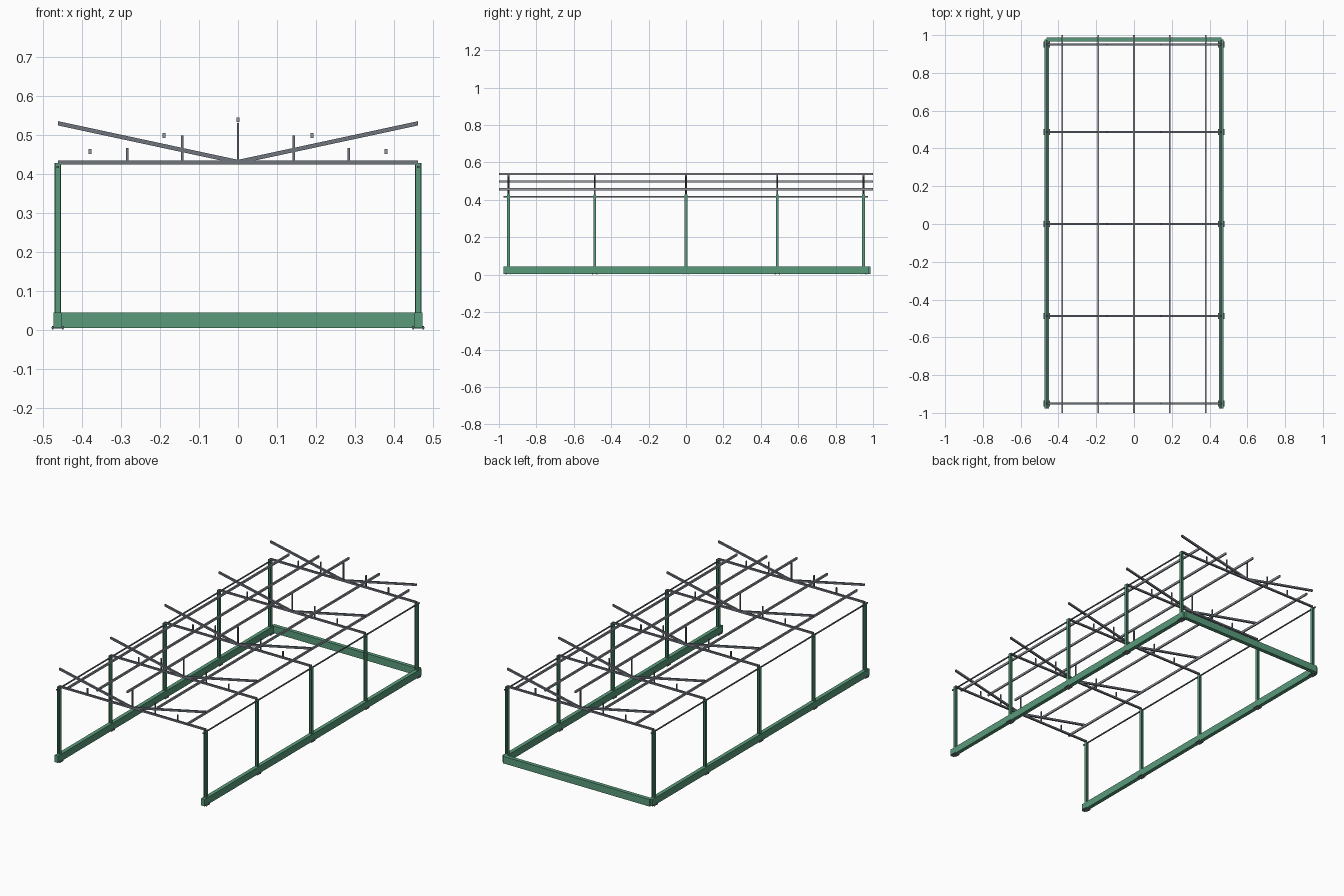
import bpy, bmesh, math
from mathutils import Vector, Matrix

if "Cube" in bpy.data.objects:
    bpy.data.objects.remove(bpy.data.objects["Cube"])

def material(name, color):
    m = bpy.data.materials.new(name)
    m.diffuse_color = color
    m.use_nodes = True
    m.node_tree.nodes["Principled BSDF"].inputs["Base Color"].default_value = m.diffuse_color
    return m

GREEN = material("green_paint", (0.10, 0.33, 0.20, 1))
STEEL = material("steel", (0.16, 0.18, 0.21, 1))
LIGHT = material("light_steel", (0.30, 0.32, 0.35, 1))

def finish(name, bm, mat):
    bmesh.ops.recalc_face_normals(bm, faces=bm.faces)
    me = bpy.data.meshes.new(name)
    bm.to_mesh(me)
    bm.free()
    ob = bpy.data.objects.new(name, me)
    me.materials.append(mat)
    bpy.context.collection.objects.link(ob)
    return ob

def box(name, lo, hi, mat):
    lo, hi = Vector(lo), Vector(hi)
    bm = bmesh.new()
    bmesh.ops.create_cube(bm, size=1, matrix=Matrix.Translation((lo + hi) / 2) @ Matrix.Diagonal((*(hi - lo), 1)))
    return finish(name, bm, mat)

def prism(name, pts, vec, mat):
    bm = bmesh.new()
    face = bm.faces.new([bm.verts.new(p) for p in pts])
    ext = bmesh.ops.extrude_face_region(bm, geom=[face], use_keep_orig=True)
    bmesh.ops.translate(bm, vec=vec, verts=[v for v in ext["geom"] if isinstance(v, bmesh.types.BMVert)])
    return finish(name, bm, mat)

def h_column(name, x, y, z0, z1):
    a, f, w = 0.0078, 0.0053, 0.0015   # half size, flange inner face, half web
    quarter = [(a, a), (f, a), (f, w)]
    half = quarter + [(-px, py) for px, py in reversed(quarter)]
    prof = half + [(-px, -py) for px, py in half]
    prism(name, [(x + px, y + py, z0) for px, py in prof], (0, 0, z1 - z0), GREEN)

FRAMES = (-0.95, -0.488, 0.0, 0.488, 0.95)
EDGE = 0.462

for i, y in enumerate(FRAMES):
    for side, s in (("left", -1), ("right", 1)):
        x = s * EDGE
        tag = f"{side}_{i}"
        # base plate with anchor bolts
        box(f"base_plate_{tag}", (x - .016, y - .016, .003), (x + .016, y + .016, .007), STEEL)
        for bx in (-.0125, .0125):
            for by in (-.0125, .0125):
                bm = bmesh.new()
                bmesh.ops.create_cone(bm, cap_ends=True, segments=8, radius1=.002, radius2=.002, depth=.010,
                                      matrix=Matrix.Translation((x + bx, y + by, .005)))
                finish(f"anchor_bolt_{tag}", bm, STEEL)
        h_column(f"column_{tag}", x, y, .007, .428)
        # sloping roof member
        c, e, t = .43, .529, .0055
        prism(f"rafter_{tag}", [(0, y - .005, c - t), (s * .461, y - .005, e - t),
                                (s * .461, y - .005, e + t), (0, y - .005, c + t)], (0, .01, 0), STEEL)
        # short truss posts
        for px, top in ((.1425, .498), (.284, .466)):
            box(f"post_{tag}", (s * px - .003, y - .003, .43), (s * px + .003, y + .003, top), STEEL)
    box(f"tie_beam_{i}", (-EDGE, y - .005, .424), (EDGE, y + .005, .434), STEEL)
    box(f"king_post_{i}", (-.003, y - .003, .43), (.003, y + .003, .53), STEEL)

# purlins along the roof
for x, z in ((0, .5385), (-.19, .498), (.19, .498), (-.379, .457), (.379, .457)):
    box("purlin", (x - .004, -1, z - .006), (x + .004, 1, z + .006), LIGHT)

# ground beams and eave rails
for side, s in (("left", -1), ("right", 1)):
    x = s * EDGE
    box(f"ground_beam_{side}", (x - .011, -.976, .004), (x + .011, .976, .044), GREEN)
    box(f"eave_rail_{side}", (x - .003, -.976, .414), (x + .003, .974, .420), STEEL)
box("ground_beam_back", (-EDGE, .965, .004), (EDGE, .987, .044), GREEN)
